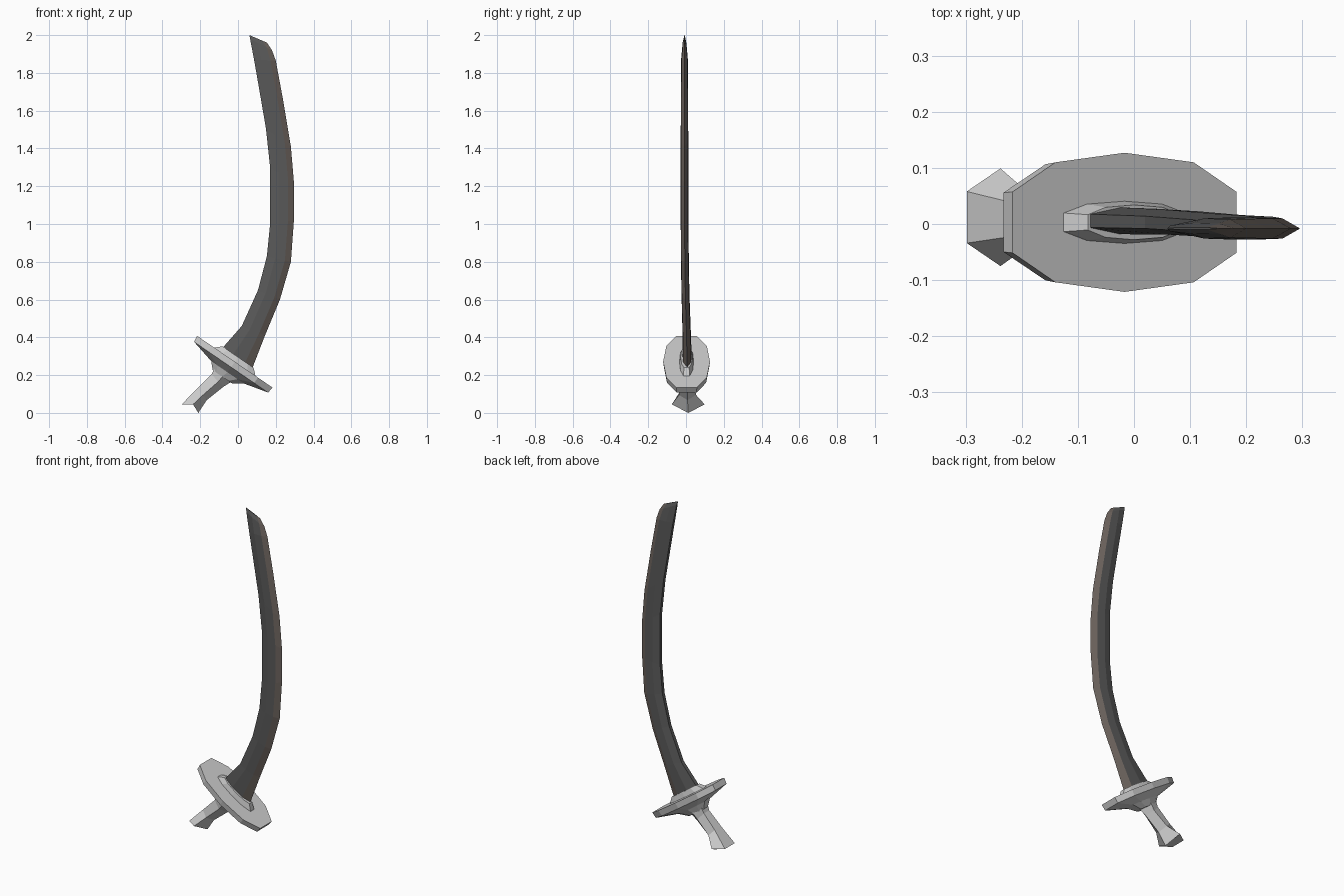
import bpy, bmesh, math
from mathutils import Vector


def material(name, rgb):
    m = bpy.data.materials.new(name)
    m.diffuse_color = (*rgb, 1)
    return m


def loft(name, rings, mats=(), edge_cols=()):
    """Skin a list of equal-length vertex rings and cap both ends."""
    bm = bmesh.new()
    vs = [[bm.verts.new(p) for p in r] for r in rings]
    n = len(vs[0])
    for a, b in zip(vs, vs[1:]):
        for i in range(n):
            j = (i + 1) % n
            f = bm.faces.new((a[i], a[j], b[j], b[i]))
            f.material_index = 1 if i in edge_cols else 0
    bm.faces.new(vs[0][::-1])
    bm.faces.new(vs[-1])
    bmesh.ops.recalc_face_normals(bm, faces=bm.faces)
    me = bpy.data.meshes.new(name)
    bm.to_mesh(me)
    bm.free()
    ob = bpy.data.objects.new(name, me)
    bpy.context.collection.objects.link(ob)
    for m in mats:
        me.materials.append(m)
    return ob


# Tilted frame shared by guard and collar
ALONG = Vector((0.825, 0, -0.565))
AXIS = Vector((0.565, 0, 0.825))
CENTRE = Vector((-0.027, 0.003, 0.256))


def oval(a, b, h, shift=0.0):
    """Ten-sided blunt oval at height h along the tilted axis."""
    pts = []
    for k in range(10):
        t = math.radians(18 + 36 * k)
        y = math.copysign(abs(math.sin(t)) ** 0.7, math.sin(t)) * b
        pts.append(CENTRE + ALONG * (a * math.cos(t) + shift)
                   + Vector((0, y, 0)) + AXIS * h)
    return pts


# Guard plate with a shallow dome below
loft("guard", [oval(0.065, 0.04, -0.085, -0.01), oval(0.11, 0.06, -0.05),
               oval(0.25, 0.12, -0.017), oval(0.254, 0.124, 0.018)])

# Collar around the blade root
loft("collar", [oval(0.145, 0.039, 0.01), oval(0.135, 0.037, 0.022),
                oval(0.105, 0.031, 0.048)])

# Five-sided grip flaring into the pommel: (lower, side, upper) xz and half widths
grip = [
    ((-0.03, 0.168), (-0.075, 0.20), (-0.125, 0.235), 0.045, 0.03, 0.004),
    ((-0.075, 0.14), (-0.105, 0.165), (-0.14, 0.205), 0.037, 0.025, 0.006),
    ((-0.165, 0.068), (-0.185, 0.095), (-0.217, 0.128), 0.045, 0.03, 0.008),
    ((-0.21, 0.0), (-0.238, 0.045), (-0.298, 0.045), 0.087, 0.046, 0.012),
]
rings = []
for lo, side, up, ws, wu, c in grip:
    rings.append([(lo[0], c, lo[1]), (side[0], c + ws, side[1]), (up[0], c + wu, up[1]),
                  (up[0], c - wu, up[1]), (side[0], c - ws, side[1])])
loft("grip", rings)

# Blade stations: back x, z, edge x, z, half thickness, y centre
stations = [
    (-0.09, 0.335, 0.074, 0.232, 0.024, 0.006),
    (0.02, 0.46, 0.143, 0.41, 0.022, 0.003),
    (0.106, 0.65, 0.222, 0.60, 0.021, -0.003),
    (0.153, 0.83, 0.28, 0.80, 0.021, -0.006),
    (0.17, 1.0, 0.296, 1.02, 0.02, -0.008),
    (0.17, 1.3, 0.296, 1.22, 0.02, -0.008),
    (0.148, 1.505, 0.28, 1.41, 0.02, -0.008),
    (0.106, 1.75, 0.238, 1.66, 0.019, -0.008),
    (0.085, 1.87, 0.2, 1.865, 0.018, -0.008),
    (0.064, 1.98, 0.18, 1.92, 0.010, -0.008),
    (0.06, 2.0, 0.153, 1.96, 0.002, -0.008),
]
section = [(1, 0), (0.75, 0.9), (0.35, 1), (0, 0.5), (0, -0.5), (0.35, -1), (0.75, -0.9)]
rings = [[(bx + (ex - bx) * u, c + t * w, bz + (ez - bz) * u) for u, w in section]
         for bx, bz, ex, ez, t, c in stations]
loft("blade", rings, [material("dark_steel", (0.1, 0.1, 0.1)),
                      material("blade_edge", (0.15, 0.125, 0.11))], (0, 6))
